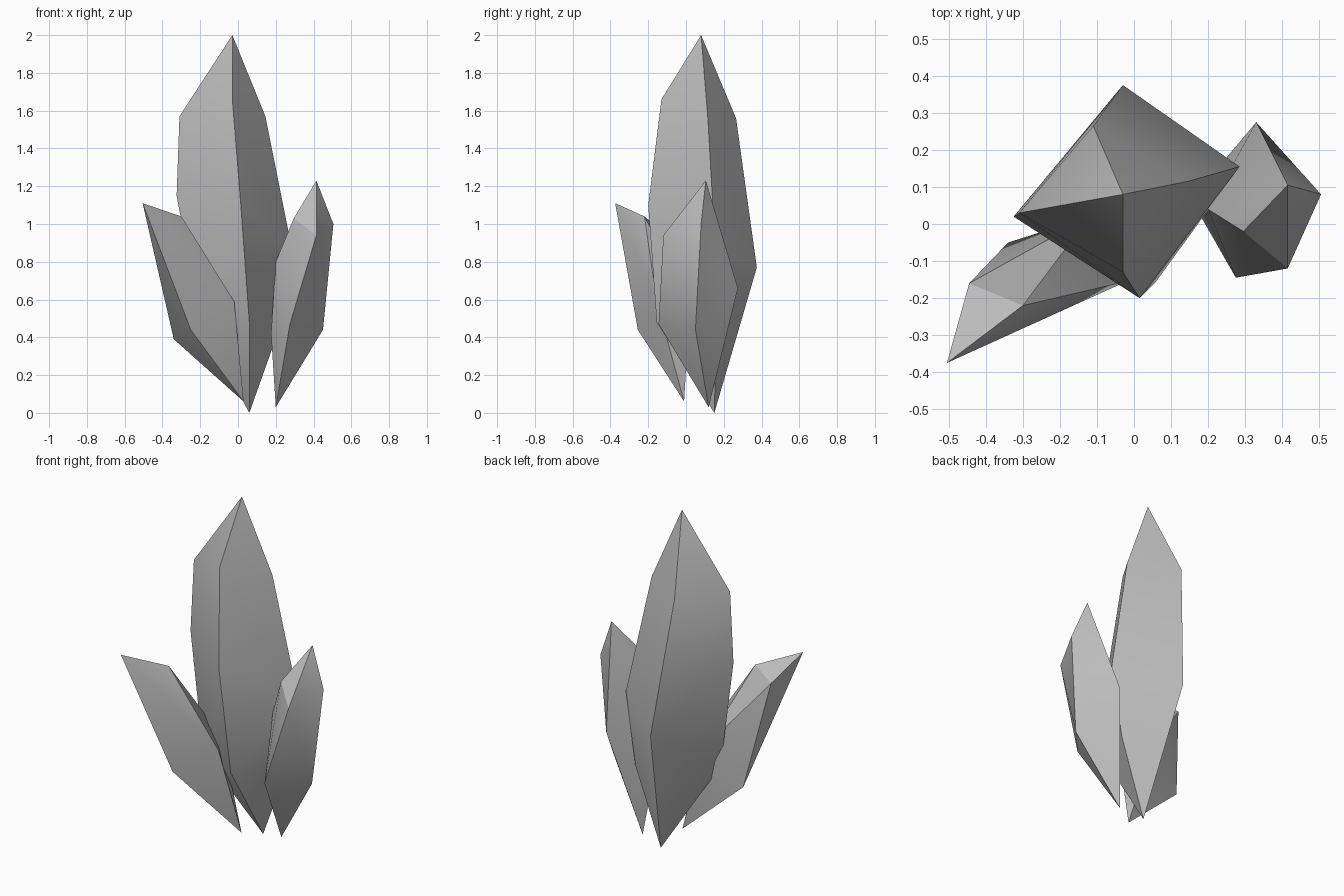
import bpy, bmesh, math

cube = bpy.data.objects.get("Cube")
if cube:
    bpy.data.objects.remove(cube, do_unlink=True)

# One grey stone colour
stone = bpy.data.materials.new("grey_stone")
stone.use_nodes = True
colour = (0.5, 0.5, 0.5, 1)
stone.diffuse_color = colour
stone.node_tree.nodes["Principled BSDF"].inputs["Base Color"].default_value = colour


def crystal(name, root, tip, *edges):
    """Faceted shard: a root, a tip and the corner points of each long edge."""
    bm = bmesh.new()
    for point in (root, tip, *sum(edges, [])):
        bm.verts.new(point)
    hull = bmesh.ops.convex_hull(bm, input=bm.verts)
    loose = [v for v in hull["geom_interior"] if isinstance(v, bmesh.types.BMVert)]
    bmesh.ops.delete(bm, geom=loose, context='VERTS')
    bmesh.ops.recalc_face_normals(bm, faces=bm.faces)
    mesh = bpy.data.meshes.new(name)
    bm.to_mesh(mesh)
    bm.free()
    mesh.materials.append(stone)
    obj = bpy.data.objects.new(name, mesh)
    bpy.context.collection.objects.link(obj)
    bpy.ops.object.select_all(action='DESELECT')
    obj.select_set(True)
    bpy.context.view_layer.objects.active = obj
    bpy.ops.object.shade_smooth_by_angle(angle=math.radians(30))


# Tall central shard: front, left-hand, back and right-hand edges
crystal("main_crystal", (.06, .15, 0), (-.03, .08, 2),
        [(-.03, -.13, 1.66), (.015, -.2, 1.1), (.06, -.155, .48)],
        [(-.31, .03, 1.57), (-.325, .02, 1.15), (-.2, -.04, .48)],
        [(-.11, .265, 1.56), (-.03, .375, .77)],
        [(.145, .115, 1.57), (.285, .155, .87), (.22, .16, .45)])

# Short upright shard on the +x side
crystal("small_crystal", (.2, .12, .03), (.415, .105, 1.23),
        [(.415, -.12, .94), (.275, -.145, .47)],
        [(.295, -.02, 1.03), (.2, .04, .8), (.175, .03, .42)],
        [(.33, .275, .66)],
        [(.505, .08, 1.0), (.45, .05, .44)])

# Leaning shard on the -x side
crystal("leaning_crystal", (.03, -.01, .06), (-.505, -.375, 1.11),
        [(-.25, -.255, .44)],
        [(-.3, -.22, 1.04), (-.02, -.155, .59)],
        [(-.445, -.16, .99), (-.34, -.05, .39)],
        [(-.12, .02, .58)])
